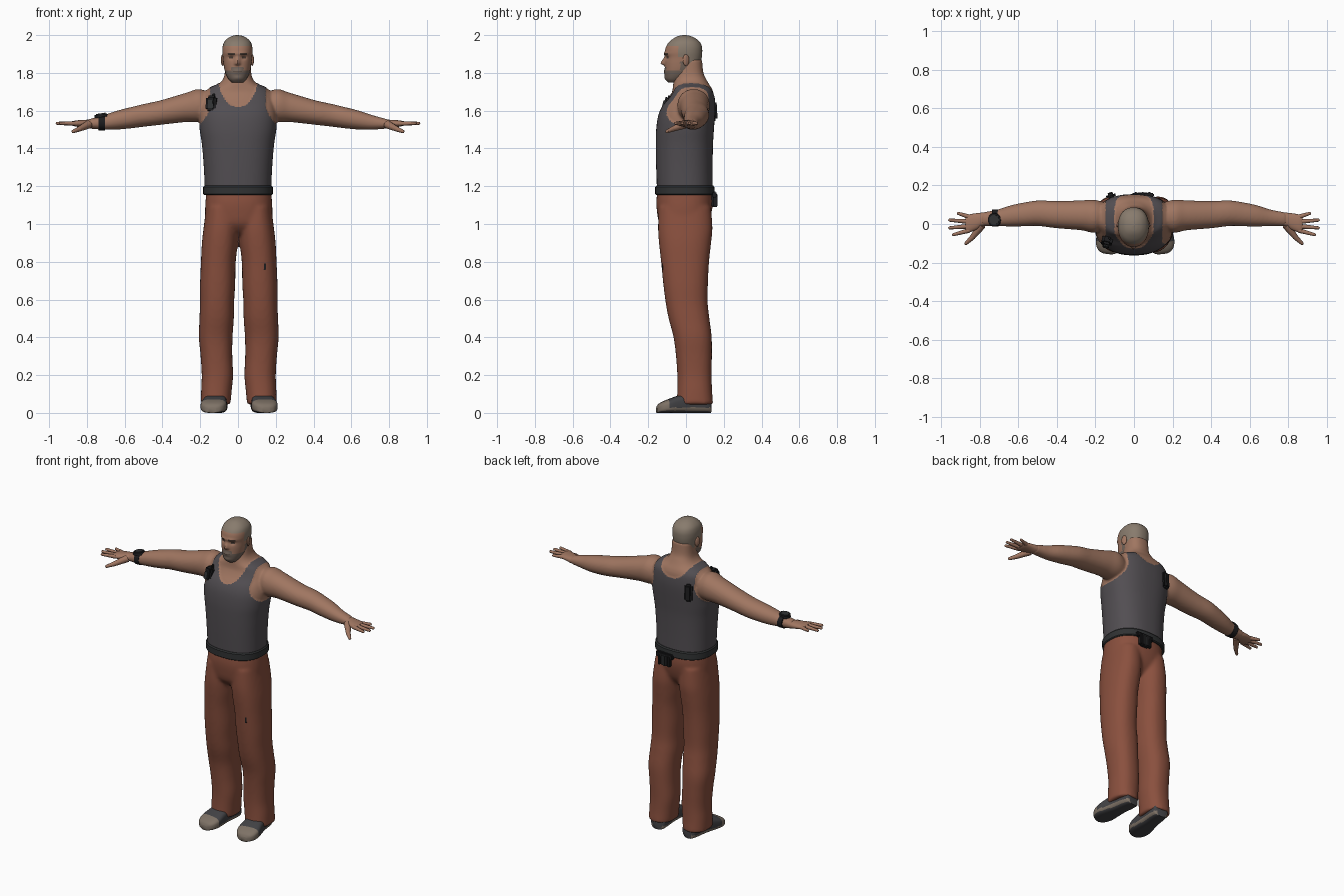
import bpy, bmesh, math
from mathutils import Vector, Matrix

if "Cube" in bpy.data.objects:
    bpy.data.objects.remove(bpy.data.objects["Cube"])


def material(name, r, g, b):
    m = bpy.data.materials.new(name)
    lin = [((c / 255 + 0.055) / 1.055) ** 2.4 for c in (r, g, b)]
    m.diffuse_color = (*lin, 1)
    m.use_nodes = True
    m.node_tree.nodes["Principled BSDF"].inputs["Base Color"].default_value = m.diffuse_color
    return m


SKIN = material("skin", 160, 118, 97)
SCALP = material("cropped hair", 136, 123, 109)
STUBBLE = material("stubble", 116, 101, 91)
BROW = material("brow dark", 72, 58, 50)
TANK = material("tank grey", 82, 78, 82)
CLOTH = material("trouser rust", 138, 80, 62)
BELT = material("belt charcoal", 48, 50, 51)
SHOE = material("shoe dark", 66, 66, 69)
SOLE = material("shoe tan", 126, 114, 102)
GEAR = material("gear black", 28, 28, 30)


def spline(rows, k):
    """Catmull-Rom through rows of numbers, k steps per span."""
    out = []
    for i in range(len(rows) - 1):
        a, b, c, d = (rows[max(0, min(len(rows) - 1, i + o))] for o in (-1, 0, 1, 2))
        for j in range(k):
            t = j / k
            out.append([0.5 * (2 * q + (r - p) * t + (2 * p - 5 * q + 4 * r - s) * t * t
                               + (3 * q - p - 3 * r + s) * t ** 3)
                        for p, q, r, s in zip(a, b, c, d)])
    return out + [list(rows[-1])]


def loft(bm, axis, rows, n=40, p=2.2, k=5, s=1):
    """Skin superellipse rings (t, a, b, ra, rb) along an axis; s = -1 mirrors in x."""
    rings = []
    for t, a, b, ra, rb in spline(rows, k):
        ring = []
        for i in range(n):
            w = 2 * math.pi * i / n
            c, d = math.cos(w), math.sin(w)
            u = a + math.copysign(abs(c) ** (2 / p), c) * ra
            v = b + math.copysign(abs(d) ** (2 / p), d) * rb
            x, y, z = {'x': (t, u, v), 'y': (u, t, v), 'z': (u, v, t)}[axis]
            ring.append(bm.verts.new((x * s, y, z)))
        rings.append(ring)
    for r0, r1 in zip(rings, rings[1:]):
        for i in range(n):
            j = (i + 1) % n
            bm.faces.new((r0[i], r0[j], r1[j], r1[i]))
    bm.faces.new(rings[0])
    bm.faces.new(rings[-1])


def zrow(z, hw, yf, yb):
    return (z, 0, (yf + yb) / 2, hw, (yb - yf) / 2)


def tube(bm, p0, p1, r0, r1):
    """Tapered round-ended finger."""
    p0, p1 = Vector(p0), Vector(p1)
    d = p1 - p0
    m = Matrix.Translation((p0 + p1) / 2) @ d.to_track_quat('Z', 'Y').to_matrix().to_4x4()
    bmesh.ops.create_cone(bm, cap_ends=True, segments=12, radius1=r0, radius2=r1, depth=d.length, matrix=m)
    bmesh.ops.create_uvsphere(bm, u_segments=12, v_segments=8, radius=r1, matrix=Matrix.Translation(p1))


def finish(bm, name, mats, rule=None, angle=50):
    bmesh.ops.recalc_face_normals(bm, faces=bm.faces)
    if rule:
        for f in bm.faces:
            f.material_index = rule(f.calc_center_median(), f.normal)
    me = bpy.data.meshes.new(name)
    bm.to_mesh(me)
    bm.free()
    for m in mats:
        me.materials.append(m)
    me.polygons.foreach_set("use_smooth", [True] * len(me.polygons))
    me.set_sharp_from_angle(angle=math.radians(angle))
    ob = bpy.data.objects.new(name, me)
    bpy.context.collection.objects.link(ob)
    return ob


def fuse(bm, voxel):
    """Merge overlapping shells into one smooth skin."""
    tmp = finish(bm, "blend", [])
    mod = tmp.modifiers.new("remesh", 'REMESH')
    mod.mode, mod.voxel_size = 'VOXEL', voxel
    sm = tmp.modifiers.new("smooth", 'SMOOTH')
    sm.factor, sm.iterations = 0.5, 6
    dg = bpy.context.evaluated_depsgraph_get()
    me = bpy.data.meshes.new_from_object(tmp.evaluated_get(dg))
    out = bmesh.new()
    out.from_mesh(me if len(me.polygons) > 1000 else tmp.data)
    bpy.data.objects.remove(tmp)
    return out


def box(name, loc, size, mat, rot=(0, 0, 0), bevel=0.006):
    bm = bmesh.new()
    bmesh.ops.create_cube(bm, size=1, matrix=Matrix.Diagonal((*size, 1)))
    bmesh.ops.bevel(bm, geom=bm.edges[:], offset=bevel, segments=2, affect='EDGES')
    ob = finish(bm, name, [mat], angle=40)
    ob.location, ob.rotation_euler = loc, rot
    return ob


# torso, neck and arms, with the tank top cut in by colour
bm = bmesh.new()
loft(bm, 'z', [zrow(*r) for r in (
    (1.16, .172, -.15, .138), (1.3, .178, -.155, .138), (1.42, .188, -.157, .14),
    (1.5, .2, -.155, .145), (1.57, .205, -.145, .15), (1.62, .2, -.125, .152),
    (1.66, .192, -.095, .15), (1.695, .18, -.075, .145), (1.72, .15, -.07, .135),
    (1.74, .105, -.068, .122), (1.765, .08, -.064, .108), (1.8, .07, -.055, .092),
    (1.87, .066, -.04, .085))], n=64, p=2.4)
ARM = ((.12, .045, 1.615, .055, .06), (.2, .04, 1.627, .085, .087), (.27, .045, 1.618, .078, .078),
       (.35, .047, 1.602, .073, .07), (.42, .05, 1.588, .07, .064), (.5, .056, 1.575, .066, .06),
       (.57, .05, 1.562, .062, .056), (.64, .042, 1.55, .055, .05), (.71, .032, 1.538, .043, .039),
       (.79, .025, 1.53, .035, .025))
for s in (-1, 1):
    loft(bm, 'x', ARM, p=2.1, s=s)
bm = fuse(bm, .0075)


def tank_rule(c, nrm):
    ax, z = abs(c.x), c.z
    neck = 1.62 + (ax / .1) ** 3 * .11 if c.y < .04 else 1.67 + (ax / .1) ** 3 * .07
    side = .145 + max(0, (1.62 - z) / .1) ** 1.5 * .06
    return int(ax < min(side, .225) and (ax > .1 or z < neck) and z < 1.75)


bm.normal_update()
cloth = {v for f in bm.faces if tank_rule(f.calc_center_median(), f.normal) for v in f.verts}
body = finish(bm.copy(), "body_with_tank_top", [SKIN, TANK], tank_rule)
for v in cloth:
    body.data.vertices[v.index].co += v.normal * .003
bm.free()

# hands
for s, side in ((-1, "right"), (1, "left")):
    bm = bmesh.new()
    loft(bm, 'x', [(.75, .027, 1.532, .034, .027), (.79, .023, 1.53, .036, .023), (.82, .013, 1.531, .043, .02),
                   (.86, .002, 1.532, .047, .016), (.875, .001, 1.532, .042, .011)], n=28, s=s)
    for x0, y0, x1, y1 in ((.855, .037, .912, .055), (.865, .013, .957, .02),
                           (.865, -.012, .957, -.02), (.855, -.033, .937, -.055)):
        tube(bm, (s * x0, y0, 1.532), (s * x1, y1, 1.533), .0125, .008)
    tube(bm, (s * .79, -.005, 1.527), (s * .84, -.07, 1.503), .022, .014)
    tube(bm, (s * .84, -.07, 1.503), (s * .872, -.1, 1.49), .014, .009)
    finish(bm, side + "_hand", [SKIN])

# head with sculpted nose, brow, sockets and lips
bm = bmesh.new()
loft(bm, 'z', [zrow(*r) for r in (
    (1.748, .03, -.093, -.02), (1.765, .046, -.107, .0), (1.79, .06, -.112, .04), (1.82, .069, -.112, .062),
    (1.85, .074, -.112, .075), (1.88, .077, -.11, .083), (1.91, .08, -.112, .086), (1.94, .078, -.105, .084),
    (1.965, .069, -.088, .072), (1.985, .049, -.062, .047), (1.996, .025, -.038, .02),
    (2.0, .004, -.012, -.004))], n=96, p=2.25, k=8)


def bump(d, w):
    return math.exp(-(d / w) ** 2)


for v in bm.verts:
    x, y, z = v.co
    if y < -.04:
        ax = abs(x)
        nose = bump(x, .013) * (bump(z - 1.85, .028) if z > 1.85 else bump(z - 1.85, .009))
        v.co.y -= (.022 * nose + .006 * bump(z - 1.902, .01) * bump(ax - .025, .03)
                   + .005 * bump(z - 1.807, .012) * bump(x, .025) + .004 * bump(z - 1.772, .012) * bump(x, .02))
        v.co.y += .009 * bump(ax - .033, .014) * bump(z - 1.882, .011)


def head_rule(c, nrm):
    ax, y, z = abs(c.x), c.y, c.z
    if y < -.05:
        if abs(z - 1.901) < .005 and .014 < ax < .052 or abs(z - 1.882) < .0045 and abs(ax - .033) < .011:
            return 3
        if abs(z - 1.807) < .003 and ax < .024:
            return 3
    if z > 1.945 or y > -.04 and z > 1.885 or y > .015 and z > 1.83:
        return 1
    if z < 1.812 or z < 1.832 and ax < .032 and y < -.05 or -.03 < y < 0 and z < 1.86:
        return 2
    return 0


head = finish(bm, "head", [SKIN, SCALP, STUBBLE, BROW], head_rule)
head.location.x = -.003
for s, side in ((-1, "right"), (1, "left")):
    bm = bmesh.new()
    bmesh.ops.create_uvsphere(bm, u_segments=16, v_segments=12, radius=1,
                              matrix=Matrix.Translation((s * .078 - .003, .0, 1.868))
                              @ Matrix.Rotation(s * .35, 4, 'Z') @ Matrix.Diagonal((.008, .018, .031, 1)))
    finish(bm, side + "_ear", [SKIN])

# trousers: pelvis and two legs fused
bm = bmesh.new()
loft(bm, 'z', [zrow(*r) for r in ((1.18, .17, -.15, .138), (1.12, .176, -.157, .143), (1.06, .178, -.153, .135),
                                  (1.0, .17, -.14, .115), (.955, .12, -.1, .08), (.94, .06, -.05, .05))],
     n=56, p=2.4)
LEG = ((1.09, .088, -.006, .084, .138), (.98, .094, -.004, .092, .144), (.9, .1, -.005, .095, .138),
       (.8, .108, -.005, .092, .127), (.68, .112, -.002, .093, .118), (.58, .115, .004, .09, .111),
       (.5, .117, .016, .091, .108), (.4, .122, .035, .089, .101), (.3, .118, .042, .084, .095),
       (.2, .113, .045, .083, .091), (.12, .118, .046, .081, .092), (.045, .122, .047, .078, .097))
for s in (-1, 1):
    loft(bm, 'z', LEG, n=44, p=2.3, s=s)
trousers = finish(fuse(bm, .01), "trousers", [CLOTH])
trousers.location.x = .004
box("thigh_zip", (.142, -.121, .775), (.012, .012, .038), GEAR, bevel=.002)

# belt
bm = bmesh.new()
loft(bm, 'z', [zrow(*r) for r in ((1.153, .178, -.157, .146), (1.158, .184, -.163, .152),
                                  (1.196, .184, -.163, .15), (1.203, .178, -.157, .144))], n=64, p=2.4, k=1)
finish(bm, "belt", [BELT], angle=30)


# shoes: tan toe cap and sole edge, dark upper and underside
def shoe_rule(c, nrm):
    if nrm.z < -.7 and c.z < .02:
        return 0
    return int(c.z < .028 or c.y < -.1)


for s, side in ((-1, "right"), (1, "left")):
    bm = bmesh.new()
    loft(bm, 'y', [(y, 0, h / 2, w, h / 2) for y, w, h in (
        (.132, .03, .06), (.122, .046, .085), (.08, .054, .1), (.02, .056, .105), (-.04, .064, .092),
        (-.09, .069, .074), (-.125, .062, .06), (-.147, .045, .046), (-.157, .022, .03))], n=48, p=3.2, k=6)
    shoe = finish(bm, side + "_shoe", [SHOE, SOLE], shoe_rule)
    shoe.location.x = s * .124 + .006
    shoe.rotation_euler.z = s * .12

# wrist watch
bm = bmesh.new()
loft(bm, 'x', [(x, .031, 1.5365, .045, .041) for x in (.705, .738)], n=32, p=2.1, k=1, s=-1)
finish(bm, "watch_band", [GEAR], angle=30)
for name, r, z, mat in (("watch_case", .036, 1.573, GEAR), ("watch_dial", .027, 1.578, BELT)):
    bm = bmesh.new()
    bmesh.ops.create_cone(bm, cap_ends=True, segments=20, radius1=r, radius2=r * .92, depth=.016)
    ob = finish(bm, name, [mat], angle=30)
    ob.location, ob.rotation_euler = (-.725, .022, z), (0, -.15, 0)

# strap radio on the chest and pad on the back
box("chest_radio", (-.14, -.088, 1.637), (.056, .05, .082), GEAR, (-.25, 0, -.25), .012)
box("radio_front", (-.146, -.115, 1.633), (.034, .012, .05), BELT, (-.25, 0, -.25), .004)
box("radio_knob", (-.128, -.075, 1.682), (.014, .016, .02), GEAR, bevel=.004)
box("back_pad", (-.12, .146, 1.6), (.05, .032, .11), GEAR, (.06, 0, .25), .012)

# tool holder at the back of the belt
box("holder_plate", (.045, .15, 1.155), (.12, .022, .035), GEAR)
box("holder_body", (.045, .148, 1.125), (.06, .03, .07), GEAR)
for i, x in enumerate((.01, .045, .08)):
    box("holder_loop_%d" % (i + 1), (x, .155, 1.125), (.016, .024, .07), BELT if i == 1 else GEAR, bevel=.004)
